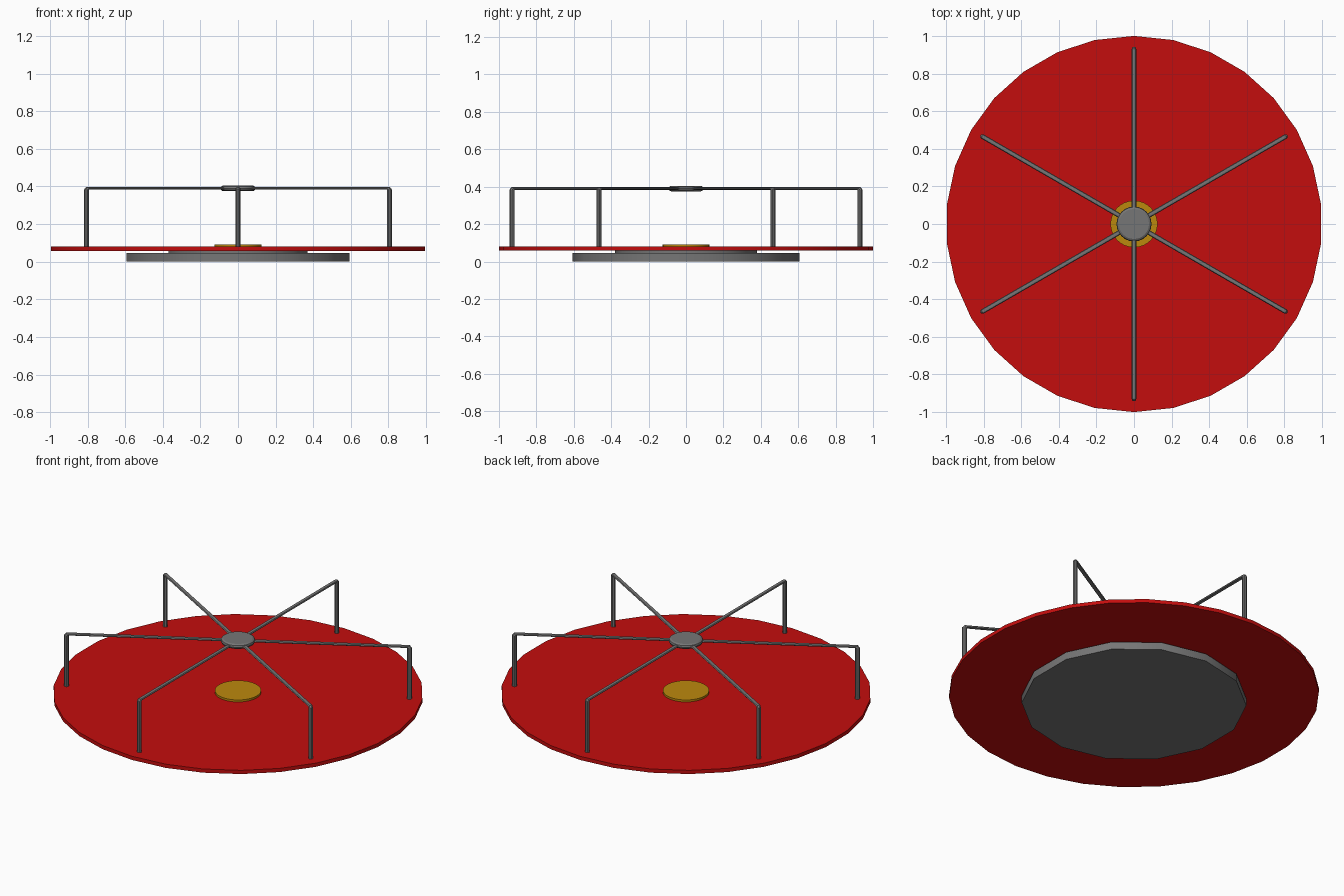
import bpy
import bmesh
from math import sin, cos, pi, radians
from mathutils import Vector, Matrix

cube = bpy.data.objects.get("Cube")
if cube:
    bpy.data.objects.remove(cube, do_unlink=True)


def material(name, rgb):
    mat = bpy.data.materials.new(name)
    mat.use_nodes = True
    mat.diffuse_color = (*rgb, 1)
    mat.node_tree.nodes["Principled BSDF"].inputs["Base Color"].default_value = (*rgb, 1)
    return mat


red = material("red paint", (0.55, 0.004, 0.004))
steel = material("grey steel", (0.18, 0.18, 0.18))
gold = material("golden yellow", (0.5, 0.25, 0.004))


def finish(name, bm, mat):
    bmesh.ops.recalc_face_normals(bm, faces=bm.faces)
    mesh = bpy.data.meshes.new(name)
    bm.to_mesh(mesh)
    bm.free()
    mesh.materials.append(mat)
    obj = bpy.data.objects.new(name, mesh)
    bpy.context.collection.objects.link(obj)
    bpy.ops.object.select_all(action='DESELECT')
    obj.select_set(True)
    bpy.context.view_layer.objects.active = obj
    bpy.ops.object.shade_smooth_by_angle(angle=radians(30))
    return obj


def loft(bm, rings):
    """Skin a list of point rings and cap both ends."""
    loops = [[bm.verts.new(p) for p in ring] for ring in rings]
    n = len(loops[0])
    for a, b in zip(loops, loops[1:]):
        for i in range(n):
            j = (i + 1) % n
            bm.faces.new((a[i], a[j], b[j], b[i]))
    bm.faces.new(loops[0])
    bm.faces.new(loops[-1])


def disc(name, sides, profile, mat):
    """Turned part from (radius, height) pairs, with one corner towards +y."""
    bm = bmesh.new()
    turns = [2 * pi * i / sides for i in range(sides)]
    loft(bm, [[(r * sin(t), r * cos(t), z) for t in turns] for r, z in profile])
    return finish(name, bm, mat)


# Ground base, bearing, platform and centre cap
disc("ground_base", 14, [(0.607, 0), (0.607, 0.045)], steel)
disc("bearing", 14, [(0.38, 0.045), (0.38, 0.06)], steel)
disc("platform", 30, [(1, 0.058), (1, 0.08)], red)
disc("centre_cap", 30, [(0.125, 0.08), (0.125, 0.092)], gold)

# Rounded hub where the rails meet
disc("rail_hub", 24, [(0.08, 0.375), (0.09, 0.381), (0.093, 0.39),
                      (0.09, 0.399), (0.08, 0.405)], steel)

# Bent handrails: outer and inner edge of the tube at each station (radius, height)
stations = [((0.943, 0.078), (0.917, 0.078)),
            ((0.943, 0.385), (0.917, 0.38)),
            ((0.933, 0.397), (0.913, 0.383)),
            ((0.04, 0.397), (0.04, 0.383))]
for k in range(6):
    bm = bmesh.new()
    rings = []
    for outer, inner in stations:
        o, i = Vector((0, *outer)), Vector((0, *inner))
        mid, half = (o + i) / 2, (o - i) / 2
        rings.append([mid + half * cos(t) + Vector((0.0125 * sin(t), 0, 0))
                      for t in (2 * pi * s / 8 for s in range(8))])
    loft(bm, rings)
    bmesh.ops.transform(bm, matrix=Matrix.Rotation(k * pi / 3, 4, 'Z'), verts=bm.verts)
    finish(f"handrail_{k + 1}", bm, steel)
